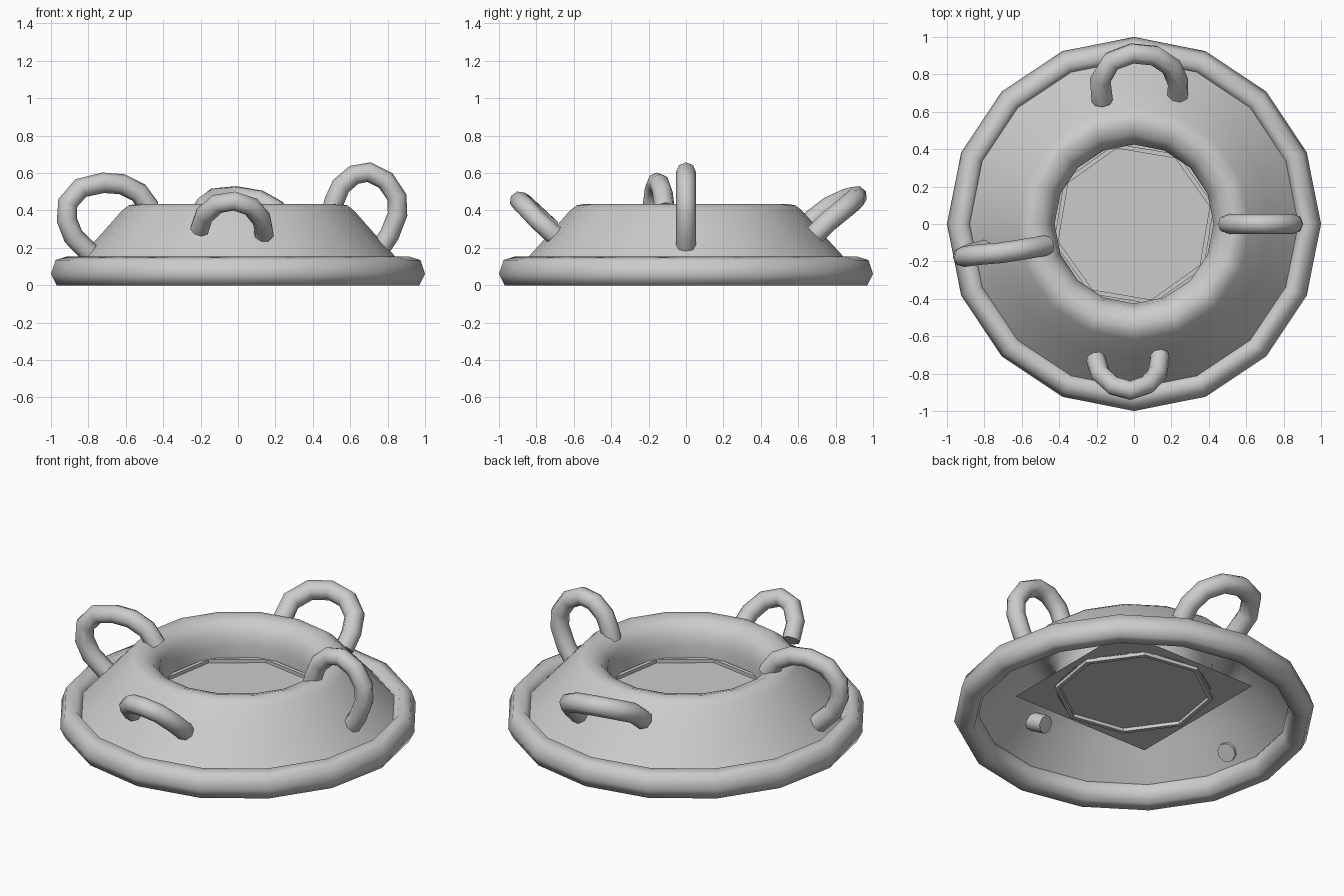
import bpy, bmesh, math

if "Cube" in bpy.data.objects:
    bpy.data.objects.remove(bpy.data.objects["Cube"])


def finish(obj, angle=60):
    bpy.ops.object.select_all(action='DESELECT')
    obj.select_set(True)
    bpy.context.view_layer.objects.active = obj
    bpy.ops.object.shade_smooth_by_angle(angle=math.radians(angle))


def lathe(name, profile, sides, closed=False, turn=0.0, angle=60):
    """Revolve (radius, z) points around the z axis."""
    bm = bmesh.new()
    rings = []
    for i in range(sides):
        a = turn + 2 * math.pi * i / sides
        rings.append([bm.verts.new((r * math.cos(a), r * math.sin(a), z)) for r, z in profile])
    n = len(profile)
    for i in range(sides):
        p, q = rings[i], rings[(i + 1) % sides]
        for j in range(n if closed else n - 1):
            k = (j + 1) % n
            bm.faces.new((p[j], q[j], q[k], p[k]))
    if closed:
        bmesh.ops.recalc_face_normals(bm, faces=bm.faces)
    me = bpy.data.meshes.new(name)
    bm.to_mesh(me)
    bm.free()
    obj = bpy.data.objects.new(name, me)
    bpy.context.collection.objects.link(obj)
    finish(obj, angle)
    return obj


def tube(name, points, radius):
    """Eight-sided capped tube along a bent path."""
    cu = bpy.data.curves.new(name, 'CURVE')
    cu.dimensions = '3D'
    cu.bevel_depth = radius
    cu.bevel_resolution = 2
    cu.use_fill_caps = True
    sp = cu.splines.new('POLY')
    sp.points.add(len(points) - 1)
    for p, co in zip(sp.points, points):
        p.co = (*co, 1)
    obj = bpy.data.objects.new(name, cu)
    bpy.context.collection.objects.link(obj)
    bpy.ops.object.select_all(action='DESELECT')
    obj.select_set(True)
    bpy.context.view_layer.objects.active = obj
    bpy.ops.object.convert(target='MESH')
    finish(bpy.context.object)


# sloping shell that turns over the top and runs down into the throat
lathe("body_shell", [(0.89, 0.10), (0.84, 0.155), (0.73, 0.275), (0.62, 0.40), (0.585, 0.427),
                     (0.54, 0.435), (0.48, 0.415), (0.44, 0.365), (0.425, 0.29), (0.425, 0.20)], 16)

# thick outer rim
lathe("base_rim", [(0.97, 0.0), (1.0, 0.06), (0.975, 0.135), (0.91, 0.155),
                   (0.862, 0.09), (0.89, 0.0)], 16, closed=True, angle=75)

# octagonal collar at the bottom of the throat
lathe("throat_collar", [(0.44, 0.185), (0.44, 0.225), (0.415, 0.225), (0.415, 0.185)], 8,
      closed=True, turn=math.radians(13), angle=30)

# square floor plate under the throat
bpy.ops.mesh.primitive_plane_add(size=0.93, location=(0, 0, 0.205))
bpy.context.object.name = "floor_plate"

# four bent handles
tube("right_handle", [(0.50, 0, 0.39), (0.515, 0, 0.45), (0.55, 0, 0.53), (0.62, 0, 0.59),
                      (0.70, 0, 0.605), (0.79, 0, 0.56), (0.85, 0, 0.47), (0.853, 0, 0.38),
                      (0.81, 0, 0.27), (0.77, 0, 0.21)], 0.053)
tube("left_handle", [(-0.47, -0.115, 0.41), (-0.53, -0.125, 0.495), (-0.62, -0.14, 0.54),
                     (-0.72, -0.155, 0.548), (-0.84, -0.165, 0.52), (-0.91, -0.175, 0.44),
                     (-0.915, -0.175, 0.35), (-0.88, -0.16, 0.26), (-0.78, -0.135, 0.16)], 0.055)
tube("front_handle", [(-0.205, -0.72, 0.30), (-0.18, -0.80, 0.375), (-0.11, -0.865, 0.435),
                      (-0.02, -0.89, 0.45), (0.07, -0.86, 0.42), (0.125, -0.80, 0.355),
                      (0.14, -0.72, 0.28), (0.11, -0.63, 0.23)], 0.053)
tube("back_handle", [(-0.17, 0.66, 0.335), (-0.18, 0.77, 0.42), (-0.12, 0.87, 0.465),
                     (-0.01, 0.912, 0.475), (0.11, 0.90, 0.455), (0.20, 0.84, 0.405),
                     (0.235, 0.76, 0.34), (0.235, 0.69, 0.27)], 0.057)
